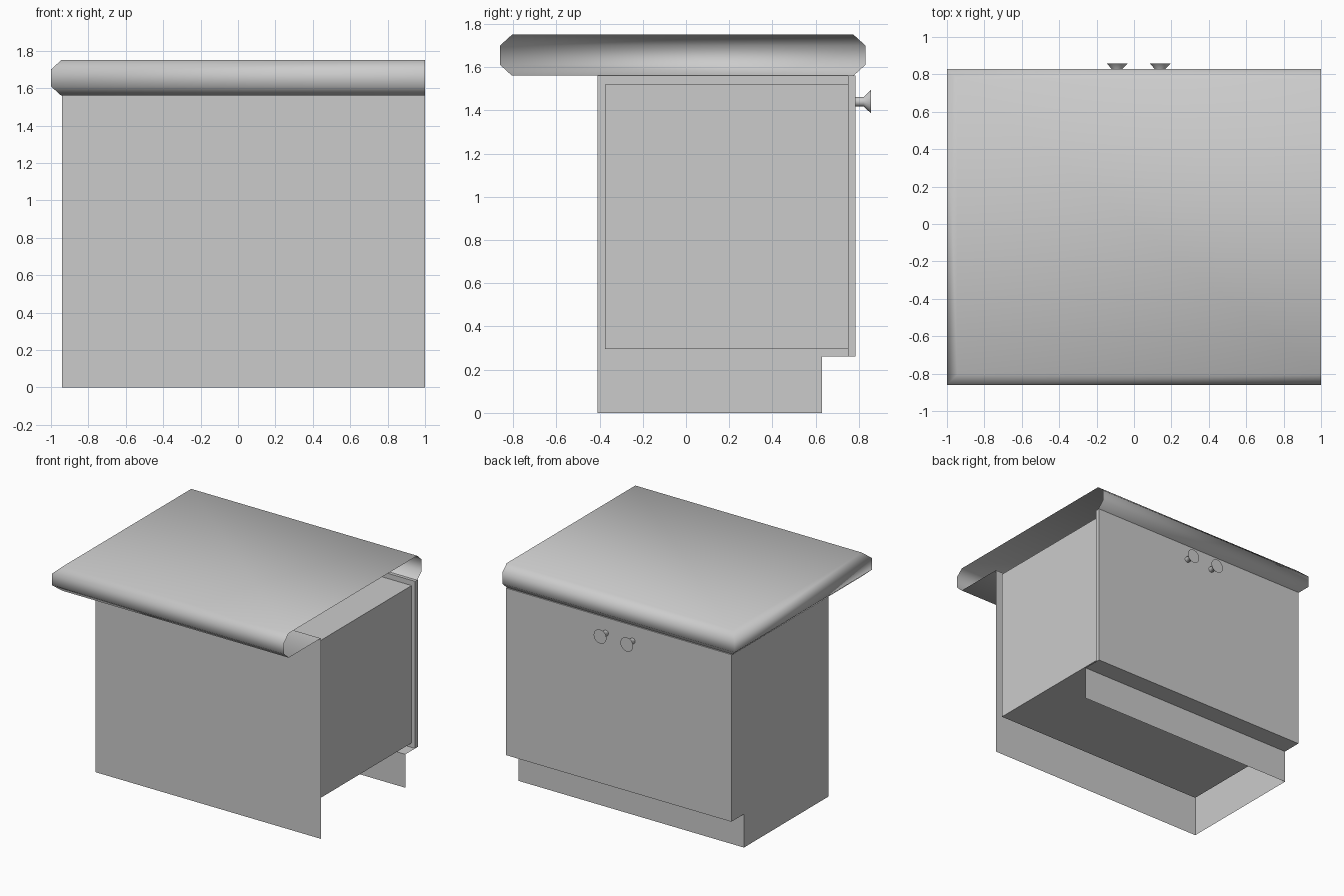
import bpy, bmesh, math

if "Cube" in bpy.data.objects:
    bpy.data.objects.remove(bpy.data.objects["Cube"])

XL, XR = -0.94, 1.0          # cabinet ends (right end is open)
Y_FRONT, Y_BACK = -0.41, 0.75
Z_TOP, Z_LEDGE, Y_KICK = 1.56, 0.26, 0.63


def finish(bm, name, angle=None):
    bmesh.ops.remove_doubles(bm, verts=bm.verts, dist=1e-5)
    bmesh.ops.recalc_face_normals(bm, faces=bm.faces)
    mesh = bpy.data.meshes.new(name)
    bm.to_mesh(mesh)
    bm.free()
    ob = bpy.data.objects.new(name, mesh)
    bpy.context.collection.objects.link(ob)
    if angle:
        bpy.ops.object.select_all(action='DESELECT')
        ob.select_set(True)
        bpy.context.view_layer.objects.active = ob
        bpy.ops.object.shade_smooth_by_angle(angle=math.radians(angle))
    return ob


def face(bm, pts):
    return bm.faces.new([bm.verts.new(p) for p in pts])


def box(name, x0, x1, y0, y1, z0, z1):
    bm = bmesh.new()
    bmesh.ops.create_cube(bm, size=1)
    for v in bm.verts:
        v.co = (x1 if v.co.x > 0 else x0,
                y1 if v.co.y > 0 else y0,
                z1 if v.co.z > 0 else z0)
    return finish(bm, name)


# Cabinet shell: thin walls following a notched outline, open top, bottom and right
outline = [(Y_FRONT, Z_TOP), (Y_FRONT, 0), (Y_KICK, 0), (Y_KICK, Z_LEDGE),
           (Y_BACK, Z_LEDGE), (Y_BACK, Z_TOP)]
bm = bmesh.new()
face(bm, [(XL, y, z) for y, z in outline])
for i, (a, b) in enumerate(zip(outline, outline[1:])):
    if i != 1:  # leave the underside open
        face(bm, [(XL, *a), (XR, *a), (XR, *b), (XL, *b)])
finish(bm, "cabinet_shell")

# Inner compartment and door
box("inner_compartment", XL + 0.03, XR - 0.03, Y_FRONT + 0.035, Y_BACK - 0.001, 0.295, 1.52)
box("door", XL, XR, Y_BACK, 0.785, Z_LEDGE, Z_TOP)

# Countertop: chamfered rim on three sides, open at the right end
bm = bmesh.new()
rings = []
for inset, z in [(0.055, 1.75), (0, 1.70), (0, 1.61), (0.055, Z_TOP)]:
    x, y0, y1 = -1 + inset, -0.86 + inset, 0.83 - inset
    rings.append([(1, y0, z), (x, y0, z), (x, y1, z), (1, y1, z)])
face(bm, rings[0])
for upper, lower in zip(rings, rings[1:]):
    for i in range(3):
        face(bm, [upper[i], upper[i + 1], lower[i + 1], lower[i]])
right, left = rings[3][0], rings[3][1]
face(bm, [right, left, (left[0], Y_FRONT, Z_TOP), (1, Y_FRONT, Z_TOP)])
finish(bm, "countertop", 60)

# Flared door knobs
knob_profile = [(0.022, 0.785), (0.022, 0.822), (0.055, 0.857), (0.0, 0.857)]
for name, x in [("knob_left", -0.09), ("knob_right", 0.14)]:
    bm = bmesh.new()
    vs = [bm.verts.new((x + r, y, 1.44)) for r, y in knob_profile]
    es = [bm.edges.new(p) for p in zip(vs, vs[1:])]
    bmesh.ops.spin(bm, geom=vs + es, cent=(x, 0, 1.44), axis=(0, 1, 0),
                   angle=2 * math.pi, steps=24)
    finish(bm, name, 50)
